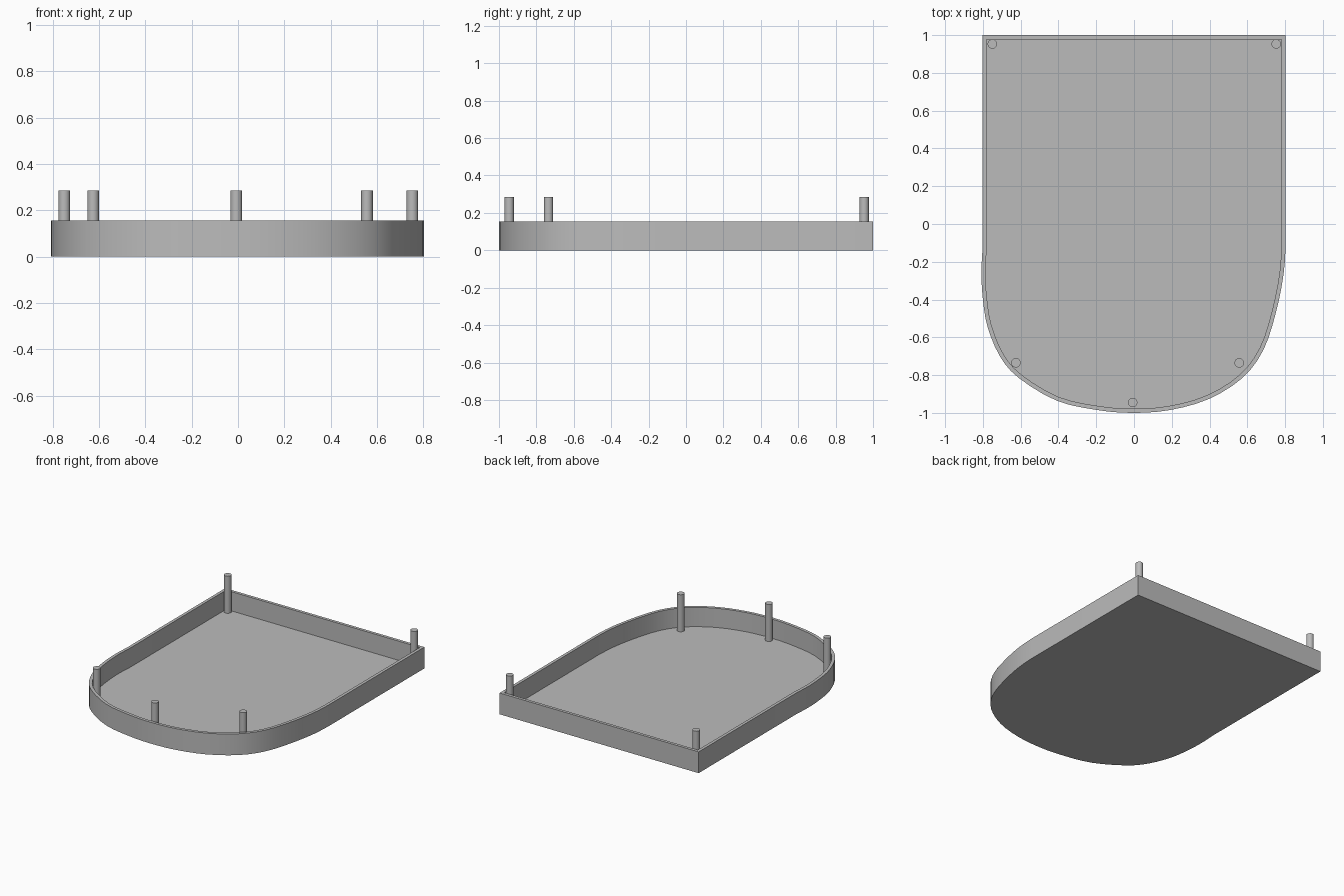
import bpy, bmesh, math
from mathutils import Vector

cube = bpy.data.objects.get("Cube")
if cube:
    bpy.data.objects.remove(cube, do_unlink=True)

HEIGHT, FLOOR, WALL = 0.155, 0.015, 0.022
PIN_TOP, PIN_RADIUS = 0.285, 0.025

grey = bpy.data.materials.new("plain grey")
grey.use_nodes = True
grey.diffuse_color = (0.5, 0.5, 0.5, 1)
grey.node_tree.nodes["Principled BSDF"].inputs["Base Color"].default_value = (0.5, 0.5, 0.5, 1)


def finish(name, bm):
    bmesh.ops.recalc_face_normals(bm, faces=bm.faces)
    mesh = bpy.data.meshes.new(name)
    bm.to_mesh(mesh)
    bm.free()
    mesh.materials.append(grey)
    obj = bpy.data.objects.new(name, mesh)
    bpy.context.collection.objects.link(obj)
    bpy.ops.object.select_all(action='DESELECT')
    obj.select_set(True)
    bpy.context.view_layer.objects.active = obj
    bpy.ops.object.shade_smooth_by_angle(angle=math.radians(30))
    return obj


def smooth_path(points, steps):
    """Catmull-Rom curve through the points."""
    p = [points[0]] + points + [points[-1]]
    out = []
    for a, b, c, d in zip(p, p[1:], p[2:], p[3:]):
        for i in range(steps):
            t = i / steps
            out.append(0.5 * (2 * b + (c - a) * t + (2 * a - 5 * b + 4 * c - d) * t ** 2
                              + (3 * b - a - 3 * c + d) * t ** 3))
    return out + [points[-1]]


def inset(loop, dist):
    """Mitred inward offset of a counter-clockwise outline."""
    out = []
    for i, p in enumerate(loop):
        d1 = (p - loop[i - 1]).normalized()
        d2 = (loop[(i + 1) % len(loop)] - p).normalized()
        n1, n2 = Vector((-d1.y, d1.x)), Vector((-d2.y, d2.x))
        out.append(p + (n1 + n2) * dist / (1 + n1.dot(n2)))
    return out


# Tray outline: square back, slightly uneven rounded front
curve = [Vector(c) for c in (
    (-0.802, -0.13), (-0.808, -0.26), (-0.8, -0.4), (-0.775, -0.545), (-0.71, -0.7),
    (-0.61, -0.815), (-0.41, -0.935), (-0.2, -0.984), (-0.01, -1), (0.19, -0.985),
    (0.395, -0.927), (0.574, -0.815), (0.685, -0.667), (0.752, -0.466),
    (0.792, -0.265), (0.803, -0.11))]
outer = smooth_path(curve, 3) + [Vector((0.803, 1)), Vector((-0.802, 1))]
inner = inset(outer, WALL)

# Tray: outer wall, rim, inner wall, floor and underside
bm = bmesh.new()
rings = [[bm.verts.new((p.x, p.y, z)) for p in loop]
         for loop, z in ((outer, 0), (outer, HEIGHT), (inner, HEIGHT), (inner, FLOOR))]
for low, high in zip(rings, rings[1:]):
    for i in range(len(low)):
        bm.faces.new((low[i - 1], low[i], high[i], high[i - 1]))
bm.faces.new(rings[0])
bm.faces.new(rings[-1])
finish("tray", bm)

# Upright pins standing on the floor just inside the wall
pins = {"back_left_pin": (0.753, 0.953), "back_right_pin": (-0.75, 0.953),
        "front_left_pin": (0.557, -0.735), "front_right_pin": (-0.625, -0.735),
        "front_middle_pin": (-0.007, -0.945)}
for name, (x, y) in pins.items():
    bm = bmesh.new()
    bmesh.ops.create_cone(bm, cap_ends=True, segments=24, radius1=PIN_RADIUS,
                          radius2=PIN_RADIUS, depth=PIN_TOP - FLOOR)
    bmesh.ops.translate(bm, verts=bm.verts, vec=(x, y, (PIN_TOP + FLOOR) / 2))
    finish(name, bm)
